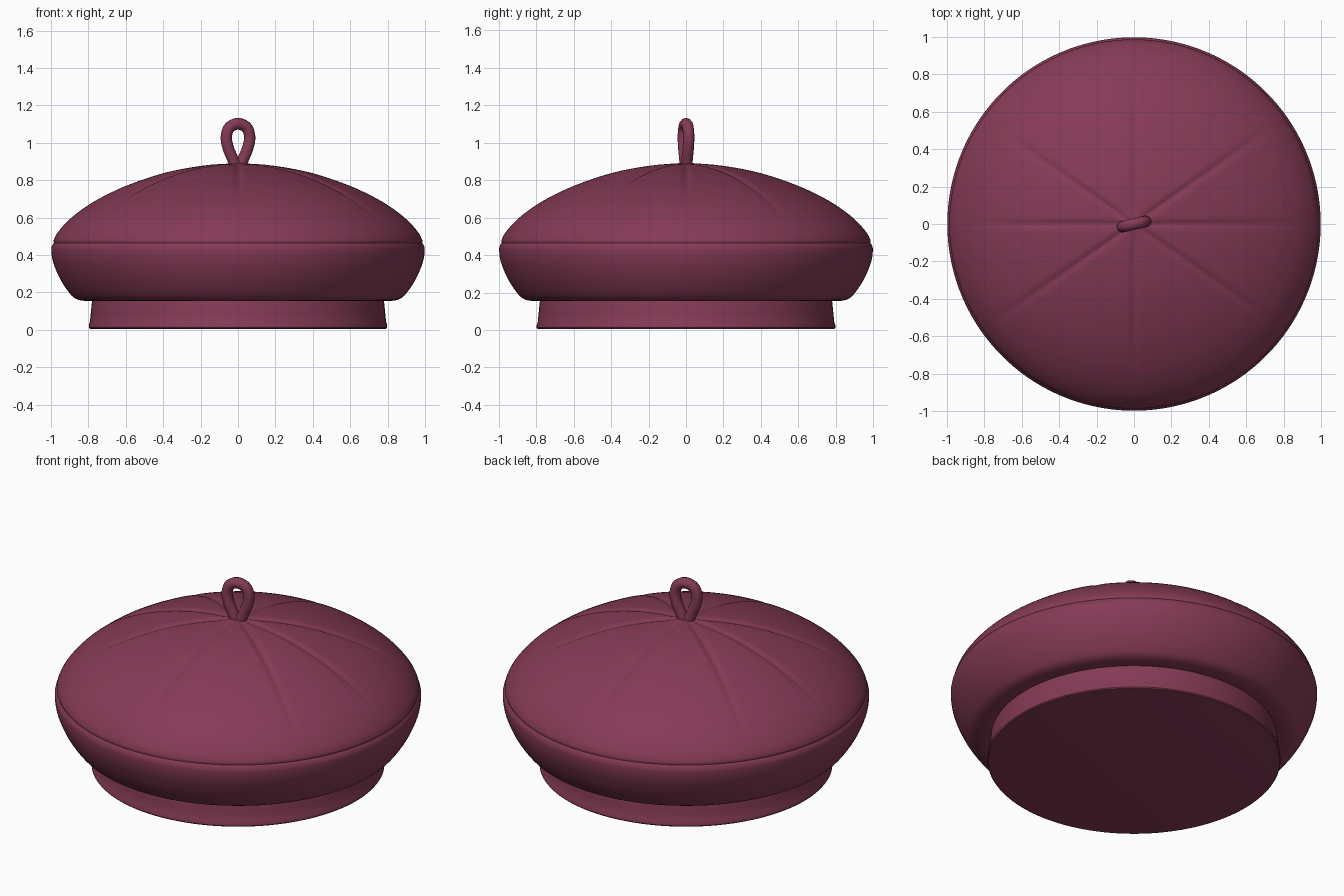
import bpy, bmesh, math
from mathutils import Vector

if "Cube" in bpy.data.objects:
    bpy.data.objects.remove(bpy.data.objects["Cube"])

wool = bpy.data.materials.new("burgundy wool")
wool.diffuse_color = (0.235, 0.043, 0.092, 1)
wool.use_nodes = True
wool.node_tree.nodes["Principled BSDF"].inputs["Base Color"].default_value = wool.diffuse_color


def smooth_path(pts, steps):
    """Catmull-Rom samples through 2D points."""
    p = [Vector(q) for q in pts]
    p = [2 * p[0] - p[1]] + p + [2 * p[-1] - p[-2]]
    out = []
    for i in range(1, len(p) - 2):
        a, b, c, d = p[i - 1:i + 3]
        for s in range(steps):
            t = s / steps
            out.append(0.5 * (2 * b + (c - a) * t + (2 * a - 5 * b + 4 * c - d) * t ** 2
                              + (3 * b - a - 3 * c + d) * t ** 3))
    return out + [p[-2]]


def lathe(name, profile, segs, offset=lambda r, z, a: 0.0):
    """Revolve (r, z) points; ends with r = 0 become poles."""
    bm = bmesh.new()
    rings = []
    for r, z in profile:
        if r < 1e-5:
            rings.append([bm.verts.new((0, 0, z))] * segs)
            continue
        ring = []
        for i in range(segs):
            a = 2 * math.pi * i / segs
            ring.append(bm.verts.new((r * math.cos(a), r * math.sin(a), z + offset(r, z, a))))
        rings.append(ring)
    for u, v in zip(rings, rings[1:]):
        for i in range(segs):
            j = (i + 1) % segs
            bm.faces.new(list(dict.fromkeys((u[i], u[j], v[j], v[i]))))
    bmesh.ops.recalc_face_normals(bm, faces=bm.faces)
    me = bpy.data.meshes.new(name)
    bm.to_mesh(me)
    bm.free()
    ob = bpy.data.objects.new(name, me)
    bpy.context.collection.objects.link(ob)
    me.materials.append(wool)
    bpy.ops.object.select_all(action='DESELECT')
    ob.select_set(True)
    bpy.context.view_layer.objects.active = ob
    bpy.ops.object.shade_smooth_by_angle(angle=math.radians(40))
    return ob


# Crown: domed top with stitched seams, rim crease and tucked underside
SEAMS = [math.radians(d) for d in (0, 35, 90, 145, 180, 215, 270, 325)]


def seam_groove(r, z, a):
    if z < 0.5:
        return 0.0
    fade = min(1, r / 0.1) * max(0, min(1, (0.95 - r) / 0.3))
    dist = min(abs(math.remainder(a - s, 2 * math.pi)) for s in SEAMS) * r
    return -0.009 * fade * math.exp(-(dist / 0.018) ** 2)


dome = smooth_path([(0, 0.895), (0.2, 0.877), (0.4, 0.838), (0.6, 0.77), (0.75, 0.698),
                    (0.85, 0.633), (0.92, 0.573), (0.97, 0.512), (0.987, 0.475)], 4)
under = smooth_path([(0.984, 0.465), (0.993, 0.452), (0.998, 0.425), (0.988, 0.36),
                     (0.95, 0.27), (0.90, 0.195), (0.865, 0.165), (0.82, 0.155), (0.77, 0.156)], 4)
lathe("crown", dome + under, 288, seam_groove)

# Headband, closed underneath
lathe("headband", [(0.775, 0.175), (0.781, 0.15), (0.787, 0.09), (0.792, 0.04), (0.797, 0.03),
                   (0.798, 0.012), (0.793, 0.006), (0.785, 0.005), (0, 0.005)], 128)

# Stalk loop: teardrop of cord, turned a little about z
half = [(0.012, 0.875), (0.032, 0.92), (0.056, 0.98), (0.064, 1.035), (0.046, 1.083)]
path = half + [(0, 1.102)] + [(-x, z) for x, z in reversed(half)]
cu = bpy.data.curves.new("stalk_loop", 'CURVE')
cu.dimensions = '3D'
cu.bevel_depth = 0.031
cu.bevel_resolution = 4
cu.use_fill_caps = True
sp = cu.splines.new('POLY')
pts = smooth_path(path, 5)
sp.points.add(len(pts) - 1)
turn = math.radians(13)
for q, (x, z) in zip(sp.points, pts):
    q.co = (x * math.cos(turn), x * math.sin(turn), z, 1)
sp.use_smooth = True
cu.materials.append(wool)
loop = bpy.data.objects.new("stalk_loop", cu)
bpy.context.collection.objects.link(loop)
